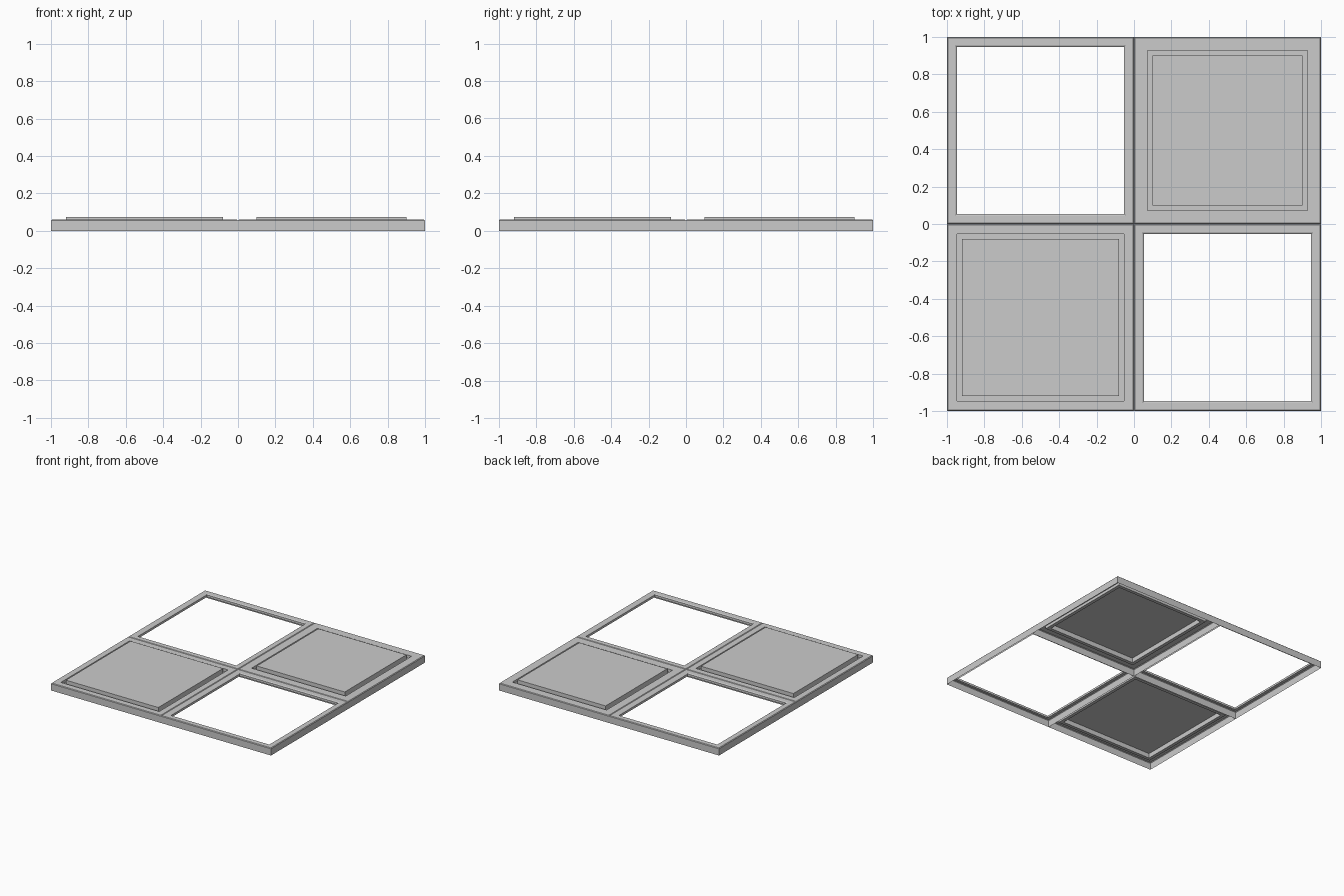
import bpy, bmesh

if "Cube" in bpy.data.objects:
    bpy.data.objects.remove(bpy.data.objects["Cube"])


def pressed_tile(name, cx, cy, profile, closed):
    """Thin open-bottomed square pressing: loft rings of (half size, height)."""
    bm = bmesh.new()
    rings = []
    for h, z in profile:
        rings.append([bm.verts.new((sx * h, sy * h, z))
                      for sx, sy in ((-1, -1), (1, -1), (1, 1), (-1, 1))])
    for a, b in zip(rings, rings[1:]):
        for i in range(4):
            j = (i + 1) % 4
            bm.faces.new((a[i], a[j], b[j], b[i]))
    if closed:
        bm.faces.new(rings[-1])
    mesh = bpy.data.meshes.new(name)
    bm.to_mesh(mesh)
    bm.free()
    obj = bpy.data.objects.new(name, mesh)
    obj.location = (cx, cy, 0)
    bpy.context.collection.objects.link(obj)
    return obj


# Outer wall with a small chamfer, shared by every tile
wall = [(0.5, 0.0), (0.5, 0.055), (0.495, 0.06)]

# Open frames with a short lip turned down into the opening
frame = wall + [(0.455, 0.06), (0.447, 0.055), (0.447, 0.037)]

# Panels: rim, sunk groove, raised flat centre
wide_panel = wall + [(0.447, 0.06), (0.447, 0.037), (0.42, 0.037), (0.42, 0.075)]
narrow_panel = wall + [(0.428, 0.06), (0.428, 0.037), (0.40, 0.037), (0.40, 0.075)]

pressed_tile("open_frame_back_left", -0.5, 0.5, frame, False)
pressed_tile("open_frame_front_right", 0.5, -0.5, frame, False)
pressed_tile("wide_panel_front_left", -0.5, -0.5, wide_panel, True)
pressed_tile("narrow_panel_back_right", 0.5, 0.5, narrow_panel, True)
